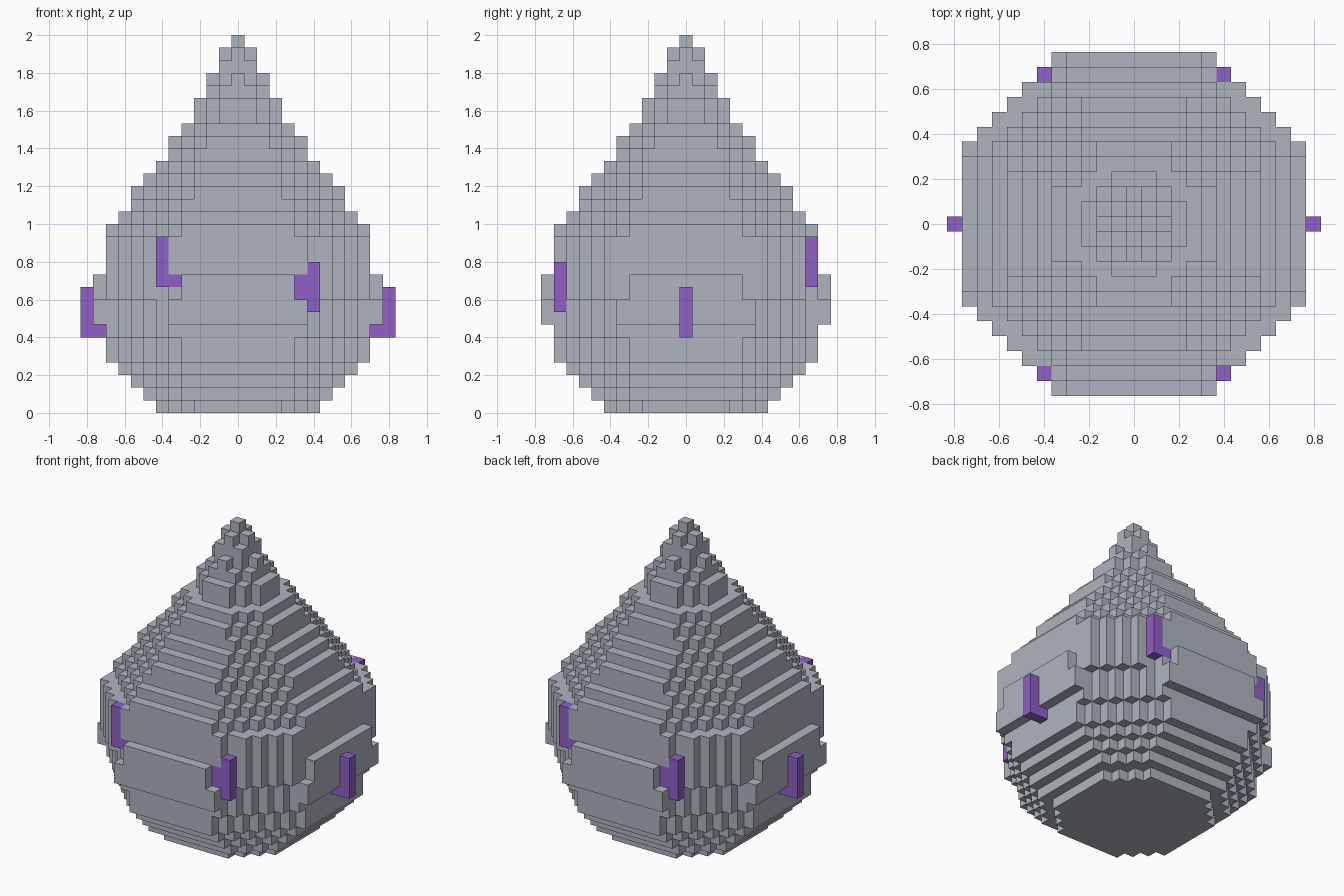
import bpy, bmesh, math
from mathutils import Vector

if "Cube" in bpy.data.objects:
    bpy.data.objects.remove(bpy.data.objects["Cube"])

V = 2 / 30  # cube size: the model is 30 layers tall

# Stepped body layers, bottom to top: (reach, half length of the flat side, layer count)
LAYERS = [(6, 3, 1), (7, 4, 1), (8, 4, 1), (9, 4, 1), (10, 4, 2), (10, 5, 3),
          (10, 6, 5), (10, 4, 1), (9, 4, 1), (8, 4, 1), (8, 3, 1), (7, 3, 1),
          (6, 3, 1), (5, 3, 1), (5, 2, 1), (4, 2, 1), (3, 1, 2), (2, 1, 1),
          (2, 0, 1), (1, 1, 1), (1, 0, 1), (0, 0, 1)]


def material(name, rgb):
    m = bpy.data.materials.new(name)
    m.diffuse_color = (*rgb, 1)
    m.use_nodes = True
    m.node_tree.nodes["Principled BSDF"].inputs["Base Color"].default_value = m.diffuse_color
    return m


def build(name, cells, others, mat):
    """Make one object from the exposed faces of a set of cubes."""
    bm = bmesh.new()
    filled = cells | others
    for c in cells:
        for axis in range(3):
            for s in (-1, 1):
                n = [0, 0, 0]
                n[axis] = s
                if (c[0] + n[0], c[1] + n[1], c[2] + n[2]) in filled:
                    continue
                centre = Vector((c[0], c[1], c[2] + 0.5)) + Vector(n) * 0.5
                u, w = Vector((0, 0, 0)), Vector((0, 0, 0))
                u[(axis + 1) % 3] = 0.5
                w[(axis + 2) % 3] = 0.5
                ring = [centre - u - w, centre + u - w, centre + u + w, centre - u + w]
                if s < 0:
                    ring.reverse()
                bm.faces.new([bm.verts.new(p * V) for p in ring])
    bmesh.ops.remove_doubles(bm, verts=bm.verts, dist=0.001)
    # Merge flat areas into large faces
    bmesh.ops.dissolve_limit(bm, angle_limit=math.radians(1),
                             verts=bm.verts, edges=bm.edges)
    me = bpy.data.meshes.new(name)
    bm.to_mesh(me)
    bm.free()
    me.materials.append(mat)
    ob = bpy.data.objects.new(name, me)
    bpy.context.collection.objects.link(ob)


# Body: octagonal stepped layers
body = set()
z = 0
for reach, flat, count in LAYERS:
    for k in range(z, z + count):
        for x in range(-reach, reach + 1):
            for y in range(-reach, reach + 1):
                if abs(x) + abs(y) <= reach + flat and (abs(x), abs(y)) != (6, 10):
                    body.add((x, y, k))
    z += count

# Raised plates on the four sides, narrower in their upper half
for k in range(7, 11):
    half = 5 if k < 9 else 4
    for t in range(-half, half + 1):
        body |= {(t, 11, k), (t, -11, k), (11, t, k), (-11, t, k)}

# Purple hooks, each repeated by a half turn
side = {(12, 0, k) for k in range(6, 10)} | {(11, 0, 6)}
low = {(6, -10, k) for k in range(8, 12)} | {(5, -10, 9), (5, -10, 10)}
high = {(-6, -10, k) for k in range(10, 14)} | {(-5, -10, 10)}
hooks = {"side_hook": side, "low_hook": low, "high_hook": high}
for name in list(hooks):
    hooks[name + "_opposite"] = {(-x, -y, k) for x, y, k in hooks[name]}
purple_cells = set().union(*hooks.values())
body -= purple_cells

stone = material("stone grey", (0.43, 0.46, 0.52))
purple = material("purple", (0.28, 0.115, 0.58))
build("stepped_body", body, purple_cells, stone)
for name, cells in hooks.items():
    build(name, cells, body, purple)
